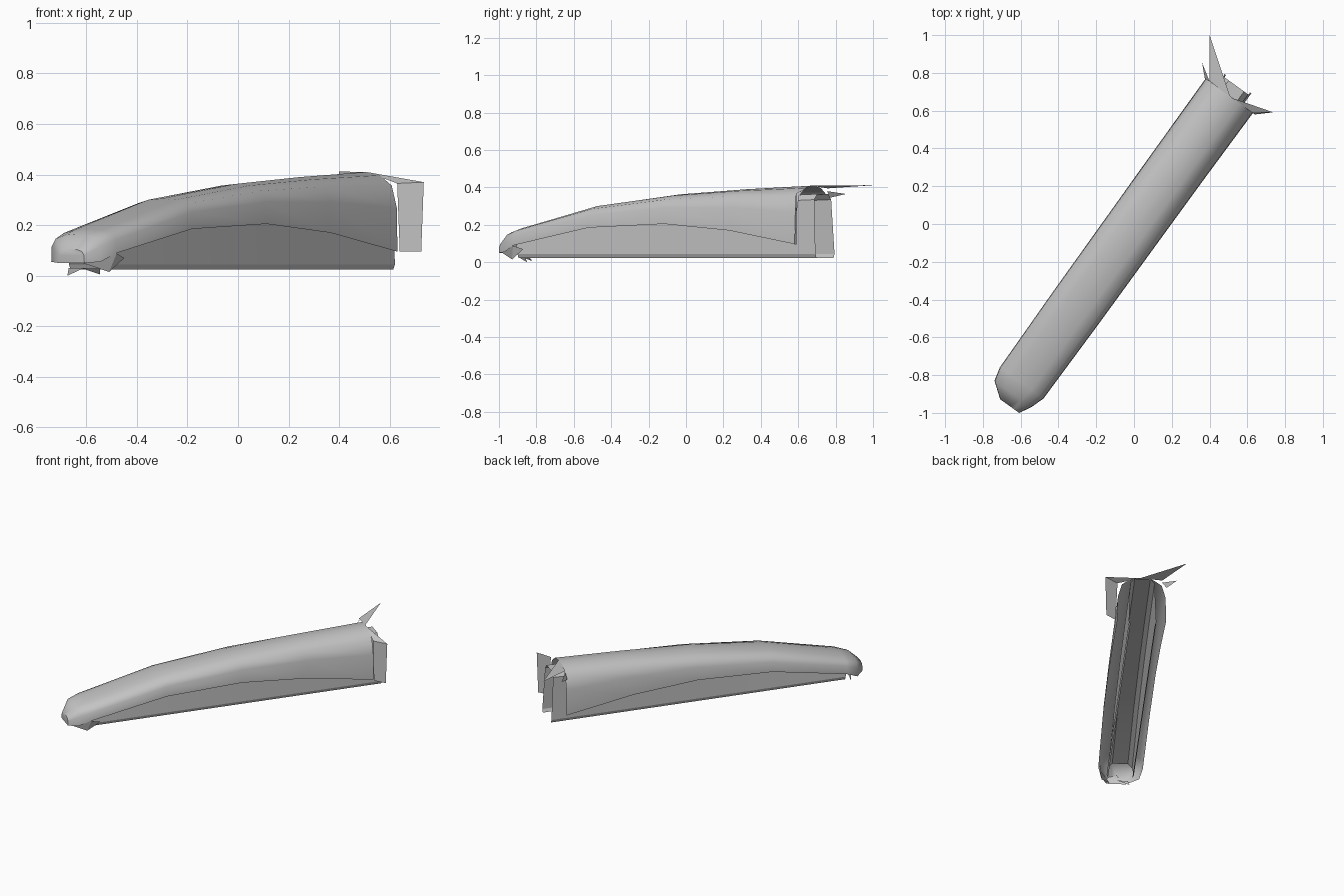
import bpy
import bmesh
from mathutils import Vector

if "Cube" in bpy.data.objects:
    bpy.data.objects.remove(bpy.data.objects["Cube"], do_unlink=True)

# One grey for every part
grey = bpy.data.materials.new("plain grey")
grey.use_nodes = True
COLOUR = (0.55, 0.55, 0.55, 1)
grey.diffuse_color = COLOUR
grey.node_tree.nodes["Principled BSDF"].inputs["Base Color"].default_value = COLOUR

# The body runs diagonally: u along it to the rear, v across it
ALONG = Vector((0.585, 0.811, 0))
ACROSS = Vector((0.811, -0.585, 0))


def place(u, v, z):
    return ALONG * u + ACROSS * v + Vector((0, 0, z))


def finish(name, bm, smooth=None):
    mesh = bpy.data.meshes.new(name)
    bm.to_mesh(mesh)
    bm.free()
    mesh.materials.append(grey)
    obj = bpy.data.objects.new(name, mesh)
    bpy.context.collection.objects.link(obj)
    if smooth:
        bpy.ops.object.select_all(action="DESELECT")
        obj.select_set(True)
        bpy.context.view_layer.objects.active = obj
        bpy.ops.object.shade_smooth_by_angle(angle=smooth)
    return obj


def loft(name, sections, cap=False, smooth=0.8):
    """Skin a row of open cross-sections, outside facing up and out."""
    bm = bmesh.new()
    rows = [[bm.verts.new(p) for p in s] for s in sections]
    for a, b in zip(rows, rows[1:]):
        for i in range(len(a) - 1):
            bm.faces.new((a[i], a[i + 1], b[i + 1], b[i]))
    if cap:
        bm.faces.new(rows[0][::-1])
    return finish(name, bm, smooth)


def sheet(name, *faces):
    """Thin flat pieces given by their corners."""
    bm = bmesh.new()
    for corners in faces:
        bm.faces.new([bm.verts.new(p) for p in corners])
    return finish(name, bm)


def mirrored(half):
    """Right half listed from the rim up to the middle -> full section."""
    return [(-v, f) for v, f in half] + [(v, f) for v, f in half[-2::-1]]


# Outer shell: u, middle, half width, ridge height, lower edge height
STATIONS = [
    (-1.167, 0.03, 0.062, 0.105, 0.05),
    (-1.105, 0.006, 0.12, 0.165, 0.055),
    (-1.03, 0.01, 0.142, 0.185, 0.09),
    (-0.53, 0.01, 0.148, 0.305, 0.185),
    (-0.03, 0.01, 0.15, 0.363, 0.205),
    (0.40, 0.01, 0.152, 0.39, 0.17),
    (0.847, 0.012, 0.155, 0.41, 0.095),
]
ARCH = mirrored([(1, 1), (0.98, 0.45), (0.82, 0.17), (0.45, 0.04), (0, 0)])
shell = [[place(u, mid + v * half, top - f * (top - low)) for v, f in ARCH]
         for u, mid, half, top, low in STATIONS]
loft("outer_shell", shell, cap=True)

# Inner tunnel, open below and behind
tunnel = []
for u, top in [(-1.04, 0.135), (-0.53, 0.25), (-0.03, 0.315), (0.40, 0.345), (0.925, 0.365)]:
    half = [(0.078, 0.024), (0.087, 0.045), (0.077, top - 0.03), (0.05, top)]
    right = [place(u - 0.015 * (z > 0.1), 0.012 + v, z) for v, z in half]
    left = [place(u - 0.015 * (z > 0.1), 0.012 - v, z) for v, z in half]
    tunnel.append(left + right[::-1])
loft("inner_tunnel", tunnel, smooth=0.4)

# Torn flaps along the rear rim
ridge, corner = (0.51, 0.67, 0.41), (0.63, 0.587, 0.365)
tip = (0.735, 0.592, 0.37)
sheet("rear_roof_spike", [ridge, (0.40, 1.0, 0.412), (0.40, 0.757, 0.395)])
sheet("rear_side_flap",
      [ridge, corner, tip],
      [corner, (0.64, 0.58, 0.095), (0.725, 0.59, 0.095), tip])
sheet("rear_small_spike",
      [(0.40, 0.755, 0.38), (0.36, 0.855, 0.365), (0.375, 0.77, 0.345)])

# Folded cheek below the nose
chin = (-0.51, -0.93, 0.015)
sheet("nose_cheek",
      [(-0.605, -0.995, 0.083), (-0.62, -0.985, 0.052), chin, (-0.48, -0.925, 0.088)],
      [(-0.48, -0.925, 0.088), chin, (-0.45, -0.87, 0.07)])

# Small shards hanging under the nose
sheet("left_shard", [(-0.675, -0.85, 0.0), (-0.61, -0.90, 0.03), (-0.67, -0.86, 0.03)])
sheet("right_shard", [(-0.545, -0.82, 0.005), (-0.62, -0.88, 0.03), (-0.545, -0.84, 0.028)])
